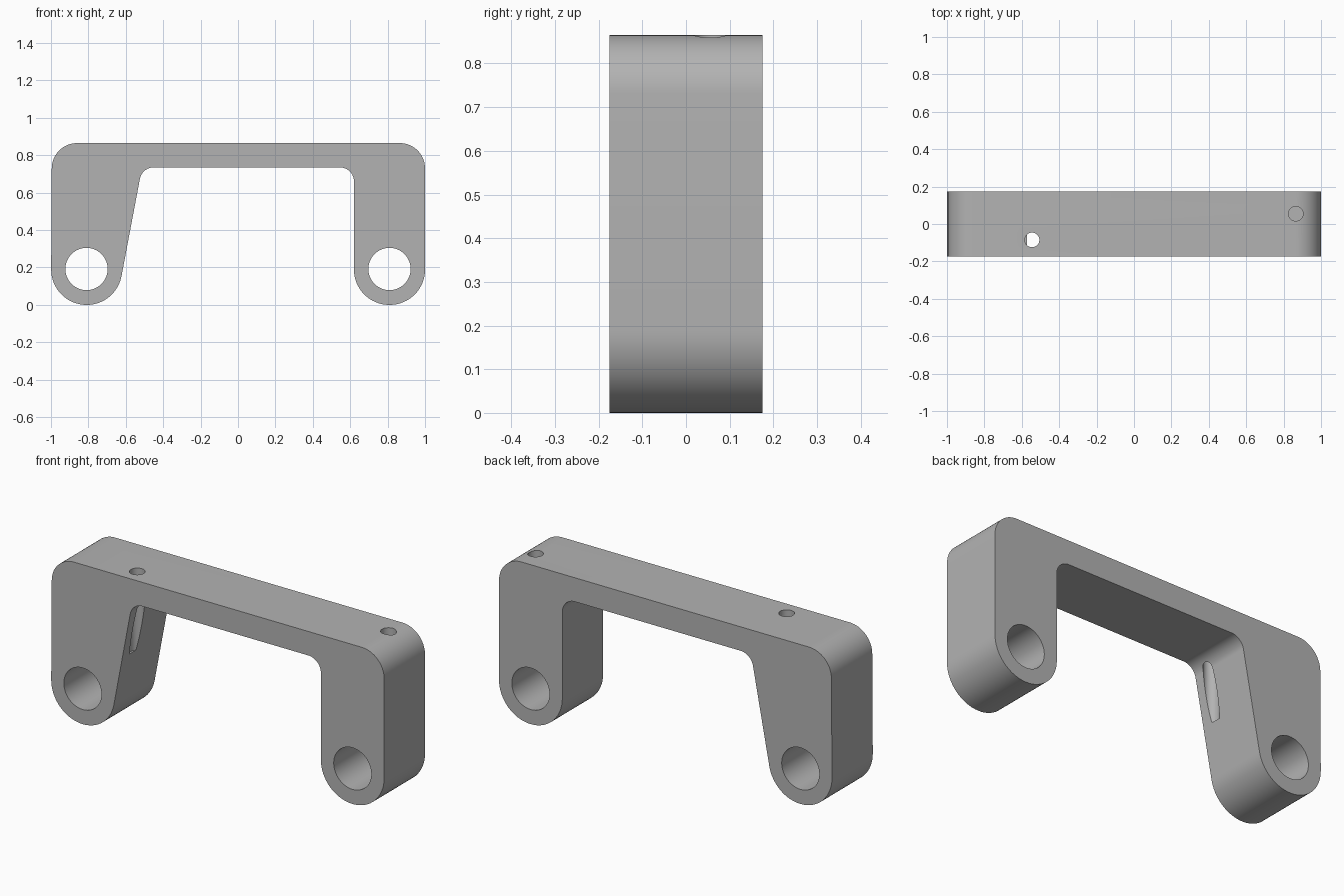
import bpy, bmesh, math
from mathutils import Vector

cube = bpy.data.objects.get("Cube")
if cube:
    bpy.data.objects.remove(cube, do_unlink=True)

DEPTH = 0.35
TOP = 0.865

metal = bpy.data.materials.new("plain grey")
metal.use_nodes = True
grey = (0.45, 0.45, 0.45, 1)
metal.diffuse_color = grey
metal.node_tree.nodes["Principled BSDF"].inputs["Base Color"].default_value = grey


def fillet(corners, steps=16):
    """Round every (x, z, radius) corner of a closed outline."""
    outline = []
    for i, (x, z, radius) in enumerate(corners):
        p = Vector((x, z))
        a = (Vector(corners[i - 1][:2]) - p).normalized()
        b = (Vector(corners[(i + 1) % len(corners)][:2]) - p).normalized()
        half = a.angle(b) / 2
        centre = p + (a + b).normalized() * radius / math.sin(half)
        start = p + a * radius / math.tan(half) - centre
        end = p + b * radius / math.tan(half) - centre
        sweep = math.atan2(start.x * end.y - start.y * end.x, start.dot(end))
        for k in range(steps + 1):
            c, s = math.cos(sweep * k / steps), math.sin(sweep * k / steps)
            outline.append(centre + Vector((start.x * c - start.y * s,
                                            start.x * s + start.y * c)))
    return outline


def cut_cylinder(target, name, radius, length, location, rotation=(0, 0, 0)):
    bpy.ops.mesh.primitive_cylinder_add(vertices=64, radius=radius, depth=length,
                                        location=location, rotation=rotation)
    cutter = bpy.context.object
    cutter.data.materials.append(metal)
    mod = target.modifiers.new(name, 'BOOLEAN')
    mod.operation = 'DIFFERENCE'
    mod.solver = 'FLOAT'
    mod.object = cutter
    bpy.context.view_layer.objects.active = target
    bpy.ops.object.modifier_apply(modifier=name)
    bpy.data.objects.remove(cutter, do_unlink=True)


# Bracket body: rounded outline with a slanted right leg, front and back
# caps joined by a wall of quads
corners = [
    (-1.0, 0, 0.189), (-0.652, 0, 0.189), (-0.513, 0.735, 0.075),
    (0.62, 0.735, 0.075), (0.62, 0, 0.189), (1.0, 0, 0.189),
    (1.0, TOP, 0.135), (-0.995, TOP, 0.135),
]
outline = fillet(corners)
bm = bmesh.new()
front = [bm.verts.new((p.x, -DEPTH / 2, p.y)) for p in outline]
back = [bm.verts.new((p.x, DEPTH / 2, p.y)) for p in outline]
bm.faces.new(front)
bm.faces.new(reversed(back))
for i in range(len(outline)):
    bm.faces.new((front[i], front[i - 1], back[i - 1], back[i]))
bm.normal_update()
if bm.calc_volume(signed=True) < 0:
    bmesh.ops.reverse_faces(bm, faces=bm.faces[:])
mesh = bpy.data.meshes.new("bracket")
bm.to_mesh(mesh)
bm.free()
mesh.materials.append(metal)
bracket = bpy.data.objects.new("bracket", mesh)
bpy.context.scene.collection.objects.link(bracket)

# Pivot bores through both legs
for side in (-1, 1):
    cut_cylinder(bracket, "pivot_bore", 0.113, 1, (side * 0.81, 0, 0.192),
                 (math.pi / 2, 0, 0))

# Flat-bottomed screw holes drilled down from the top
for x, y in ((-0.545, -0.085), (0.865, 0.055)):
    cut_cylinder(bracket, "screw_hole", 0.039, 0.9, (x, y, 0.42 + 0.45))

# Smooth curved walls, sharp edges
bpy.ops.object.select_all(action='DESELECT')
bracket.select_set(True)
bpy.context.view_layer.objects.active = bracket
bpy.ops.object.shade_smooth_by_angle(angle=math.radians(30))
